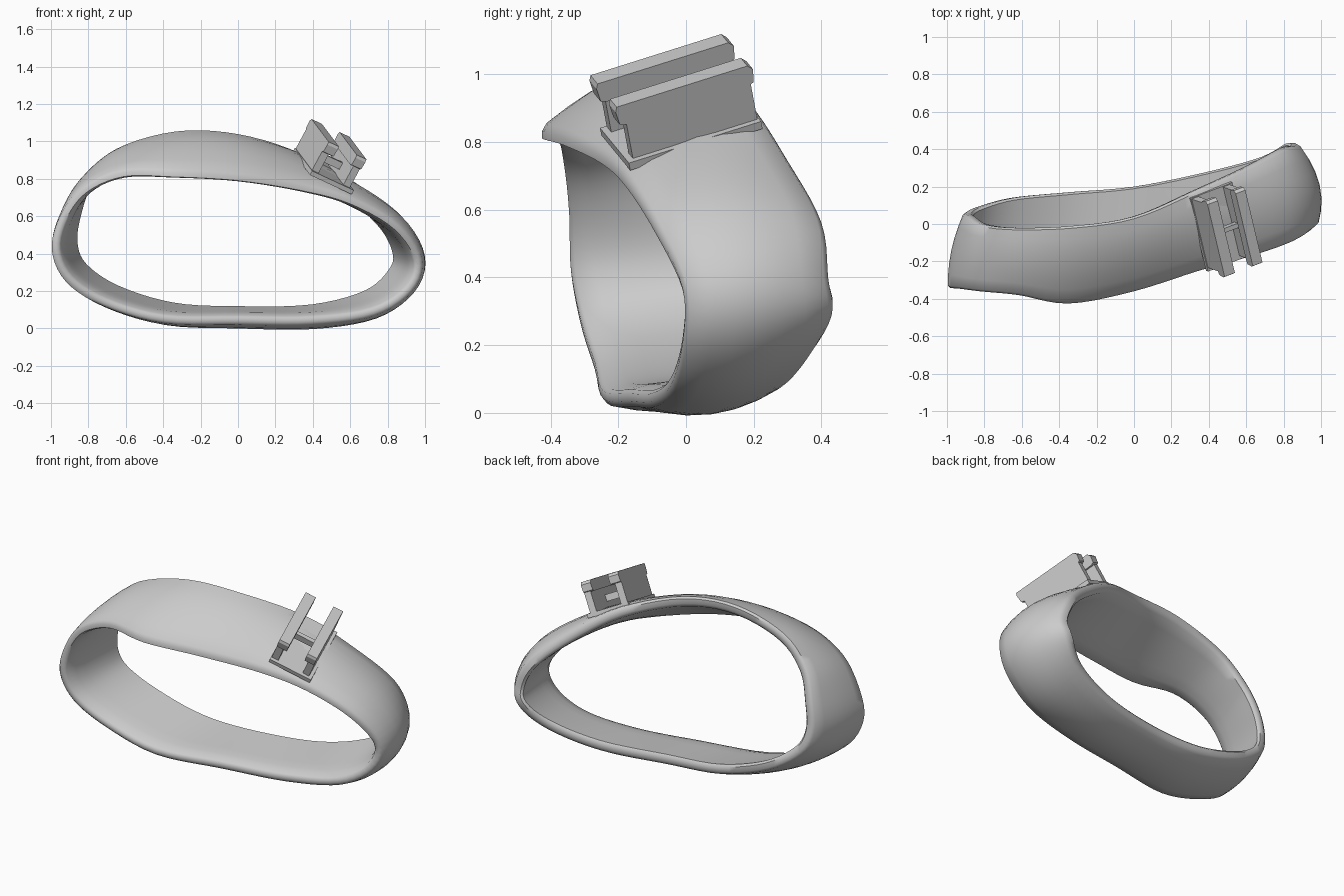
import bpy, bmesh
from mathutils import Vector, Matrix

if "Cube" in bpy.data.objects:
    bpy.data.objects.remove(bpy.data.objects["Cube"])

grey = bpy.data.materials.new("plain_grey")
grey.diffuse_color = (0.6, 0.6, 0.6, 1)
grey.use_nodes = True
grey.node_tree.nodes["Principled BSDF"].inputs["Base Color"].default_value = grey.diffuse_color

# Band edges, clockwise from the left side: front rim and matching back rim
FRONT = [(-.995, -.34, .42), (-.95, -.345, .6), (-.83, -.36, .755), (-.62, -.38, .845),
         (-.35, -.425, .845), (0, -.36, .825), (.35, -.25, .77), (.62, -.175, .695),
         (.86, -.09, .555), (.98, -.01, .37), (.93, -.01, .2), (.73, -.045, .07),
         (.4, -.1, .023), (0, -.17, .023), (-.4, -.245, .03), (-.72, -.27, .12), (-.92, -.31, .25)]
BACK = [(-.91, .06, .45), (-.89, .04, .62), (-.82, 0, .8), (-.65, -.02, .96),
        (-.33, -.01, 1.055), (0, .04, 1.04), (.33, .18, .935), (.6, .3, .755),
        (.8, .4, .57), (.88, .42, .4), (.845, .43, .28), (.7, .36, .155),
        (.4, .28, .075), (0, .2, .065), (-.35, .17, .085), (-.66, .14, .18), (-.85, .09, .31)]


def smooth_loop(points, steps=5):
    """Closed Catmull-Rom curve through the points."""
    p = [Vector(c) for c in points]
    n, out = len(p), []
    for i in range(n):
        a, b, c, d = (p[(i + k) % n] for k in (-1, 0, 1, 2))
        for s in range(steps):
            t = s / steps
            out.append(0.5 * (2 * b + (c - a) * t + (2 * a - 5 * b + 4 * c - d) * t * t
                              + (3 * b - a - 3 * c + d) * t ** 3))
    return out


def finish(name, bm):
    bmesh.ops.recalc_face_normals(bm, faces=bm.faces)
    me = bpy.data.meshes.new(name)
    bm.to_mesh(me)
    bm.free()
    me.materials.append(grey)
    ob = bpy.data.objects.new(name, me)
    bpy.context.collection.objects.link(ob)
    return ob


# Wide band: outside bulges, inside runs straight, both swept between the rims
# Section entries are (position across, depth, share of the bulge)
THICK = 0.055
across = [0.03, 0.18, 0.34, 0.5, 0.66, 0.82, 0.97]
section = ([(t, 0, 1) for t in across] + [(1, .012, 0), (1, THICK - .014, 0)]
           + [(t, THICK, 0) for t in reversed(across[1:])]
           + [(.03, THICK - .01, 0), (0, THICK - .02, 0), (0, .012, 0)])
front, back = smooth_loop(FRONT), smooth_loop(BACK)
count = len(front)
mid = [(f + b) / 2 for f, b in zip(front, back)]
bm = bmesh.new()
rings = []
for i in range(count):
    tan = mid[(i + 1) % count] - mid[i - 1]
    outward = Vector((-tan.z, 0, tan.x)).normalized()
    bulge = 0.042 + 0.019 * mid[i].x      # fuller towards the right side
    rings.append([bm.verts.new(front[i].lerp(back[i], t)
                               + outward * (4 * bulge * share * t * (1 - t) - depth))
                  for t, depth, share in section])
for i in range(count):
    r, s = rings[i], rings[(i + 1) % count]
    for j in range(len(section)):
        k = (j + 1) % len(section)
        bm.faces.new((r[j], r[k], s[k], s[j]))
band = finish("band", bm)
bpy.context.view_layer.objects.active = band
band.select_set(True)
bpy.ops.object.shade_smooth_by_angle(angle=0.8)

# Tilted frame of the clip: u across, v along the rails, w away from the band
v = Vector((-.22, .93, .293)).normalized()
u = Vector((.855, .32, -.40))
u = (u - v * u.dot(v)).normalized()
w = u.cross(v)
frame = Matrix((u, v, w)).transposed().to_4x4()
frame.translation = Vector((.385, -.25, .82))


def block(name, us, vs, ws):
    """Box given by its ranges in the clip frame."""
    bm = bmesh.new()
    bmesh.ops.create_cube(bm, size=1)
    for p in bm.verts:
        p.co = frame @ Vector([lo if c < 0 else hi
                               for c, (lo, hi) in zip(p.co, (us, vs, ws))])
    return finish(name, bm)


def rail(name, us):
    """Long bar with bevelled ends along the top of a wall."""
    bm = bmesh.new()
    outline = [(.0, .206), (-.006, .19), (0, .145), (.02, .14),
               (.405, .14), (.425, .148), (.43, .19), (.415, .206)]
    rows = [[bm.verts.new(frame @ Vector((a, b, c))) for b, c in outline] for a in us]
    bm.faces.new(rows[0])
    bm.faces.new(rows[1])
    for i in range(len(outline)):
        j = (i + 1) % len(outline)
        bm.faces.new((rows[0][i], rows[0][j], rows[1][j], rows[1][i]))
    return finish(name, bm)


block("clip_base", (0, .26), (0, .42), (0, .025))
# Two walls with flush rails on top, joined by a crossbar
for side, wall, top in (("left", (.004, .045), (.004, .068)),
                        ("right", (.2, .24), (.18, .24))):
    block(side + "_wall", wall, (.02, .415), (.01, .15))
    rail(side + "_rail", top)
block("crossbar", (.04, .205), (.195, .22), (.06, .10))
